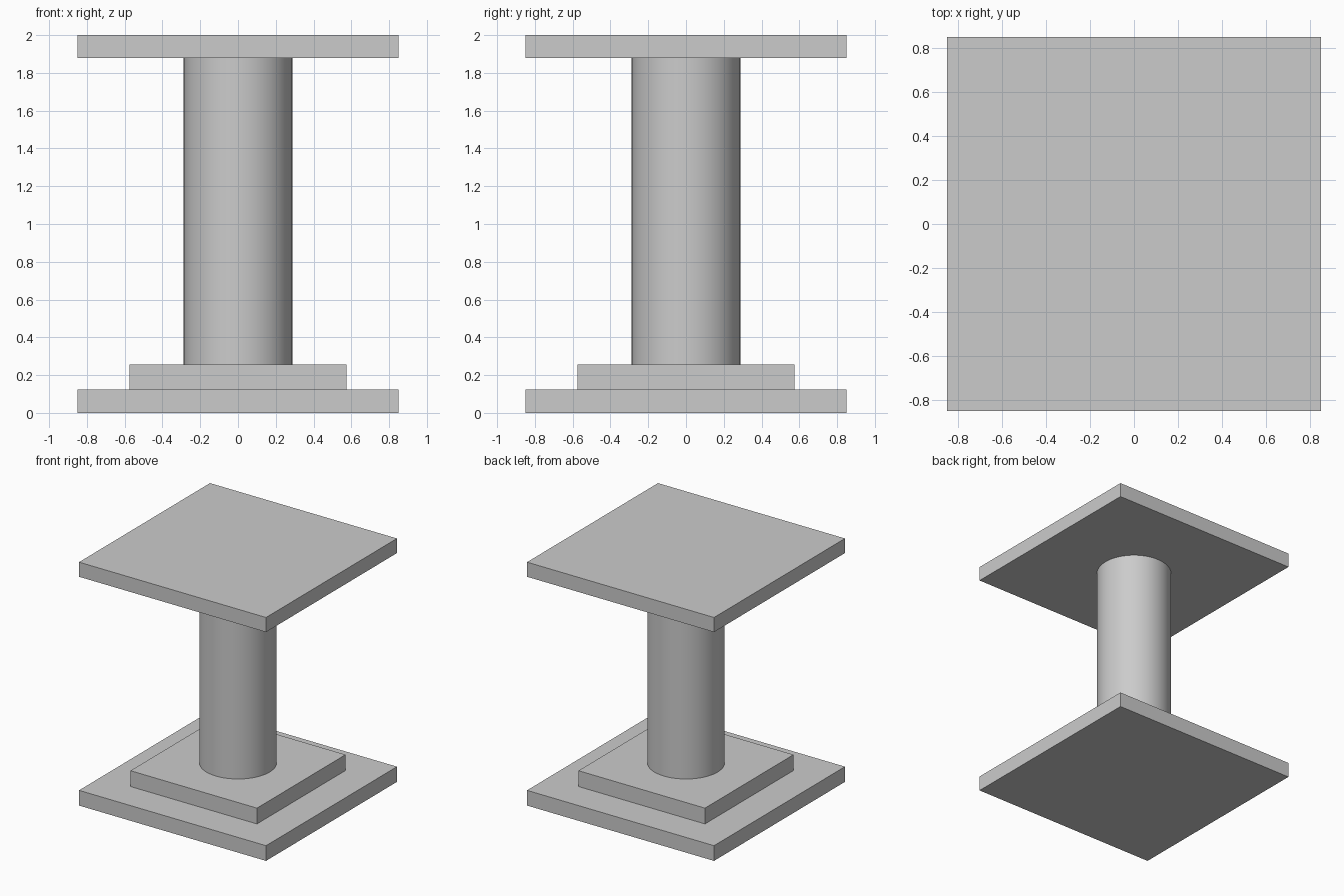
import bpy
import math

cube = bpy.data.objects.get("Cube")
if cube:
    bpy.data.objects.remove(cube, do_unlink=True)

# Single stone colour
stone = bpy.data.materials.new("stone_grey")
stone.use_nodes = True
colour = (0.6, 0.6, 0.6, 1)
stone.diffuse_color = colour
stone.node_tree.nodes["Principled BSDF"].inputs["Base Color"].default_value = colour


def finish(name):
    obj = bpy.context.object
    obj.name = obj.data.name = name
    obj.data.materials.append(stone)
    return obj


def slab(name, width, bottom, top):
    bpy.ops.mesh.primitive_cube_add(size=1, location=(0, 0, (bottom + top) / 2))
    obj = finish(name)
    obj.scale = (width, width, top - bottom)
    bpy.ops.object.transform_apply(location=False, rotation=False, scale=True)


# Square slabs: two-step foot and the capital
BASE_TOP, STEP_TOP, CAP_BOTTOM, HEIGHT = 0.125, 0.255, 1.88, 2
slab("base_slab", 1.7, 0, BASE_TOP)
slab("base_step", 1.15, BASE_TOP, STEP_TOP)
slab("top_slab", 1.7, CAP_BOTTOM, HEIGHT)

# Round smooth shaft
bpy.ops.mesh.primitive_cylinder_add(
    vertices=64, radius=0.288, depth=CAP_BOTTOM - STEP_TOP,
    location=(0, 0, (STEP_TOP + CAP_BOTTOM) / 2))
finish("column_shaft")
bpy.ops.object.shade_smooth_by_angle(angle=math.radians(30))
